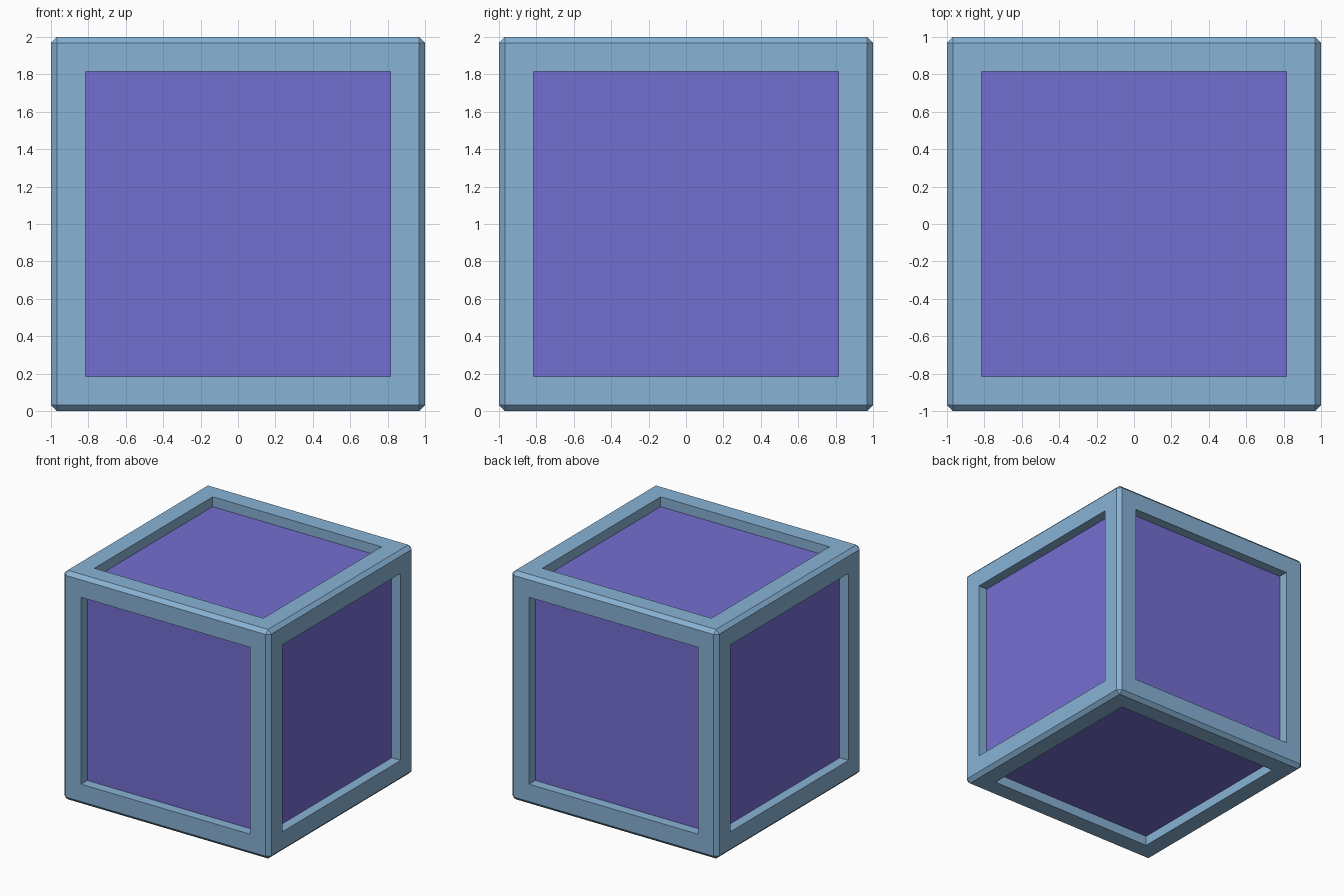
import bpy, bmesh
from mathutils import Matrix

if "Cube" in bpy.data.objects:
    bpy.data.objects.remove(bpy.data.objects["Cube"])

CHAMFER, PANEL_HALF, DEPTH = 0.032, 0.753, 0.086


def material(name, rgb):
    m = bpy.data.materials.new(name)
    m.diffuse_color = (*rgb, 1)
    m.use_nodes = True
    m.node_tree.nodes["Principled BSDF"].inputs["Base Color"].default_value = m.diffuse_color
    return m


bm = bmesh.new()

# Chamfered cube standing on the ground
bmesh.ops.create_cube(bm, size=2, matrix=Matrix.Translation((0, 0, 1)))
bmesh.ops.bevel(bm, geom=bm.edges[:], offset=CHAMFER, segments=1,
                affect='EDGES', clamp_overlap=True)
bm.normal_update()

# Square frame on each of the six sides
sides = [f for f in bm.faces if f.calc_area() > 1]
bmesh.ops.inset_individual(bm, faces=sides, thickness=1 - CHAMFER - PANEL_HALF)
bm.normal_update()

# Recessed panels with straight walls
normals = [f.normal.copy() for f in sides]
for face, n in zip(sides, normals):
    out = bmesh.ops.extrude_face_region(bm, geom=[face])
    verts = [g for g in out["geom"] if isinstance(g, bmesh.types.BMVert)]
    floor = [g for g in out["geom"] if isinstance(g, bmesh.types.BMFace)]
    bmesh.ops.translate(bm, verts=verts, vec=-n * DEPTH)
    for f in floor:
        f.material_index = 1
    if face.is_valid and face not in floor:
        bmesh.ops.delete(bm, geom=[face], context='FACES_ONLY')

bmesh.ops.recalc_face_normals(bm, faces=bm.faces[:])
mesh = bpy.data.meshes.new("panelled_cube")
bm.to_mesh(mesh)
bm.free()

mesh.materials.append(material("light_blue_frame", (0.245, 0.448, 0.665)))
mesh.materials.append(material("violet_panel", (0.175, 0.157, 0.640)))
cube = bpy.data.objects.new("panelled_cube", mesh)
bpy.context.collection.objects.link(cube)
